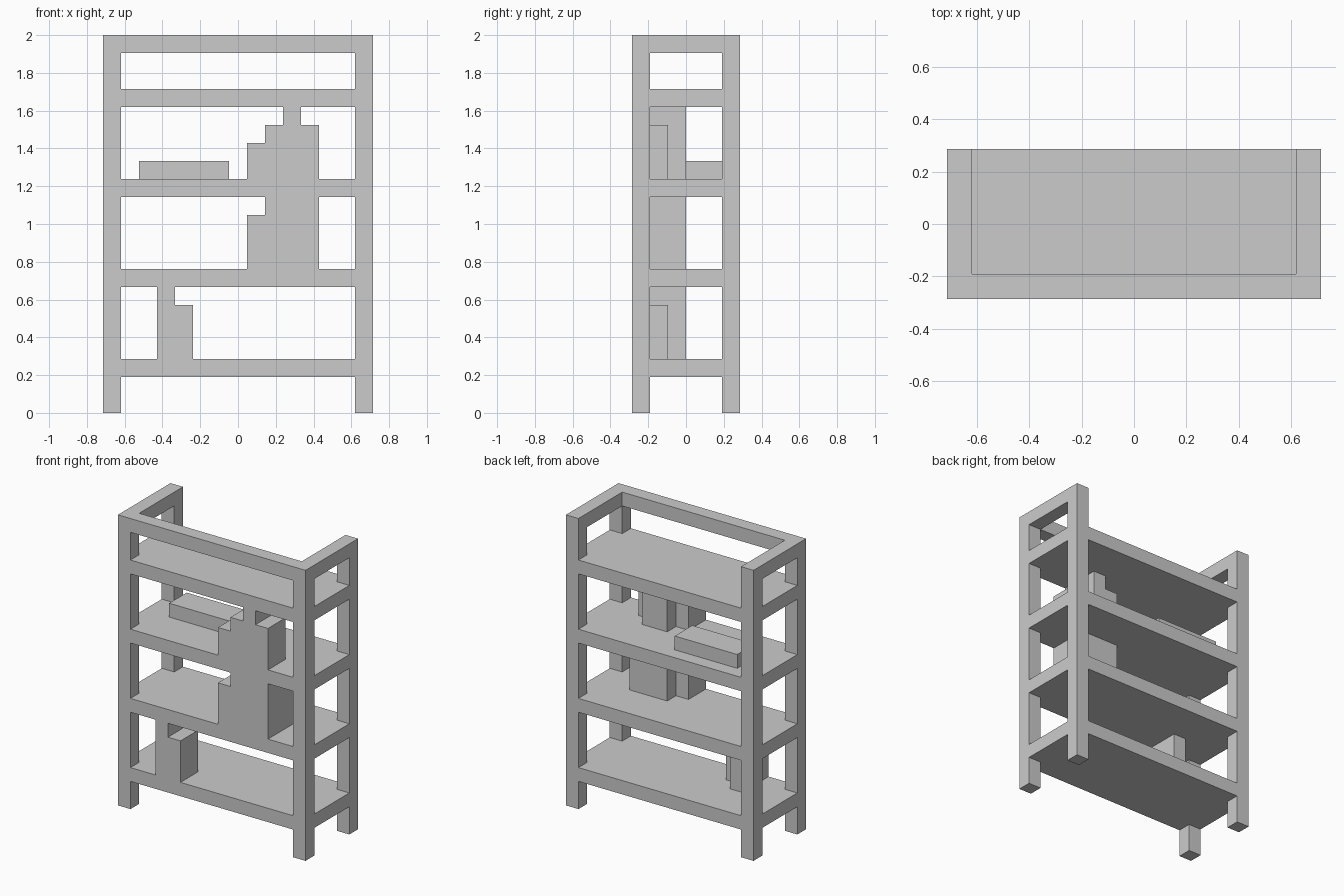
import bpy, bmesh
from mathutils import Vector

if "Cube" in bpy.data.objects:
    bpy.data.objects.remove(bpy.data.objects["Cube"])

U = 2 / 21                      # one block; the model is 15 x 6 x 21 blocks
ORIGIN = Vector((-7.5, -3, 0))


def box(x0, x1, y0, y1, z0, z1):
    return {(x, y, z) for x in range(x0, x1) for y in range(y0, y1) for z in range(z0, z1)}


# Four corner posts
posts = set()
for x in (0, 14):
    for y in (0, 5):
        posts |= box(x, x + 1, y, y + 1, 0, 21)

# Top rails: both sides and the front, open at the back
rails = box(1, 14, 0, 1, 20, 21)
for x in (0, 14):
    rails |= box(x, x + 1, 1, 5, 20, 21)

# Four full shelves
shelves = set()
for z in (2, 7, 12, 17):
    shelves |= box(0, 15, 0, 6, z, z + 1)

parts = {
    "shelf_frame": posts | rails | shelves,
    # Stepped items, each as a few columns standing on a shelf
    "lower_item": box(3, 4, 0, 3, 3, 7) | box(4, 5, 0, 2, 3, 6),
    "middle_item": box(8, 9, 0, 2, 8, 11) | box(9, 12, 0, 3, 8, 12),
    "upper_item": (box(8, 9, 0, 2, 13, 15) | box(9, 10, 0, 3, 13, 16)
                   | box(10, 11, 0, 3, 13, 17) | box(11, 12, 0, 2, 13, 16)),
    "flat_box": box(2, 7, 3, 5, 13, 14),
}
solid = set().union(*parts.values())


def build(name, cells):
    """Skin the blocks with only their exposed faces, then merge flat areas."""
    bm = bmesh.new()
    for c in cells:
        for axis in range(3):
            for sign in (-1, 1):
                n = list(c)
                n[axis] += sign
                if tuple(n) in solid:
                    continue
                a, b = (axis + 1) % 3, (axis + 2) % 3
                ring = [(0, 0), (1, 0), (1, 1), (0, 1)]
                if sign < 0:
                    ring.reverse()
                verts = []
                for s, t in ring:
                    p = Vector(c)
                    p[axis] += (sign + 1) / 2
                    p[a] += s
                    p[b] += t
                    verts.append(bm.verts.new((p + ORIGIN) * U))
                bm.faces.new(verts)
    bmesh.ops.remove_doubles(bm, verts=bm.verts, dist=1e-4)
    bmesh.ops.dissolve_limit(bm, angle_limit=0.01, verts=bm.verts, edges=bm.edges)
    mesh = bpy.data.meshes.new(name)
    bm.to_mesh(mesh)
    bm.free()
    bpy.context.collection.objects.link(bpy.data.objects.new(name, mesh))


for part_name, part_cells in parts.items():
    build(part_name, part_cells)
